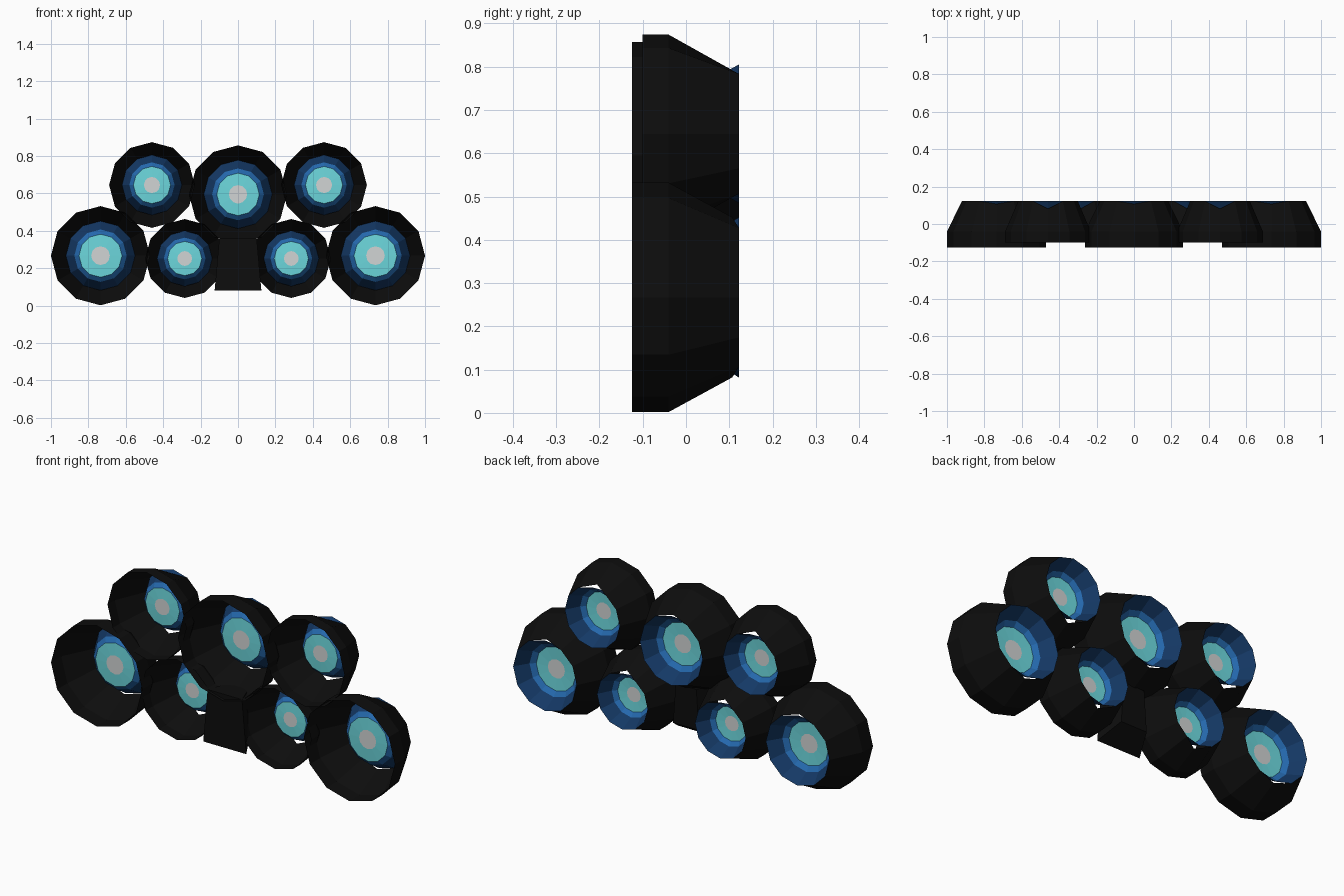
import bpy, bmesh, math

if "Cube" in bpy.data.objects:
    bpy.data.objects.remove(bpy.data.objects["Cube"])

def material(name, rgb):
    m = bpy.data.materials.new(name)
    m.diffuse_color = (*rgb, 1)
    m.use_nodes = True
    m.node_tree.nodes["Principled BSDF"].inputs["Base Color"].default_value = m.diffuse_color
    return m

BLACK = material("black housing", (0.004, 0.004, 0.004))
NAVY = material("navy reflector", (0.007, 0.04, 0.13))
BLUE = material("mid blue ring", (0.018, 0.14, 0.42))
CYAN = material("cyan lens", (0.15, 0.68, 0.72))
GREY = material("pale lens centre", (0.64, 0.66, 0.66))
SIDES = 12

def finish(bm, name, mats):
    me = bpy.data.meshes.new(name)
    bm.to_mesh(me)
    bm.free()
    for m in mats:
        me.materials.append(m)
    ob = bpy.data.objects.new(name, me)
    bpy.context.collection.objects.link(ob)
    return ob

def lathe(name, x, z, profile, mats, bands, cap=None, notch=0.0):
    """Revolve (radius, y) points around the lamp axis; bands = material per step."""
    bm = bmesh.new()
    rings = []
    for k, (r, y) in enumerate(profile):
        ring = []
        for i in range(SIDES):
            a = 2 * math.pi * i / SIDES
            # cut the rear rim back at the top and bottom corner
            cut = notch if k == len(profile) - 1 and abs(math.sin(a)) > 0.99 else 0
            ring.append(bm.verts.new((x + r * math.cos(a), y - cut, z + r * math.sin(a))))
        rings.append(ring)
    for k in range(len(rings) - 1):
        for i in range(SIDES):
            j = (i + 1) % SIDES
            f = bm.faces.new((rings[k][i], rings[k + 1][i], rings[k + 1][j], rings[k][j]))
            f.material_index = bands[k]
    if cap is not None:
        bm.faces.new(rings[-1]).material_index = cap
    return finish(bm, name, mats)

def lamp(name, x, z, R, front):
    k = R / 0.265
    small = R < 0.25
    rb, back = 0.185 * k, 0.122
    # open-fronted black shell, tapering towards the rear rim
    lathe(name + "_housing", x, z, [(R, front), (R, -0.04), (rb, back)],
          [BLACK], [0, 0], notch=0.04 if small else 0.015)
    # reflector funnel from the rear rim inwards to the flat lens
    lathe(name + "_lens", x, z,
          [(rb, back), (0.14 * k, 0.05), (0.115 * k, 0.03), (0.05 * k, 0.027)],
          [NAVY, BLUE, CYAN, GREY], [0, 1, 2], cap=3)

# seven lamps: one centre, three mirrored pairs
lamp("centre_lamp", 0, 0.595, 0.262, -0.125)
for side, s in (("left", -1), ("right", 1)):
    lamp(side + "_outer_lamp", s * 0.735, 0.267, 0.265, -0.125)
    lamp(side + "_upper_lamp", s * 0.46, 0.645, 0.229, -0.10)
    lamp(side + "_inner_lamp", s * 0.285, 0.252, 0.211, -0.10)

# tapered mounting block under the centre lamp
bm = bmesh.new()
bmesh.ops.create_cube(bm, size=1)
for v in bm.verts:
    up, rear = v.co.z > 0, v.co.y > 0
    v.co.x *= (0.20 if up else 0.25) * (0.6 if rear else 1)
    v.co.y = 0.0 if rear else -0.11
    v.co.z = 0.36 if up else (0.15 if rear else 0.08)
finish(bm, "mounting_block", [BLACK])
